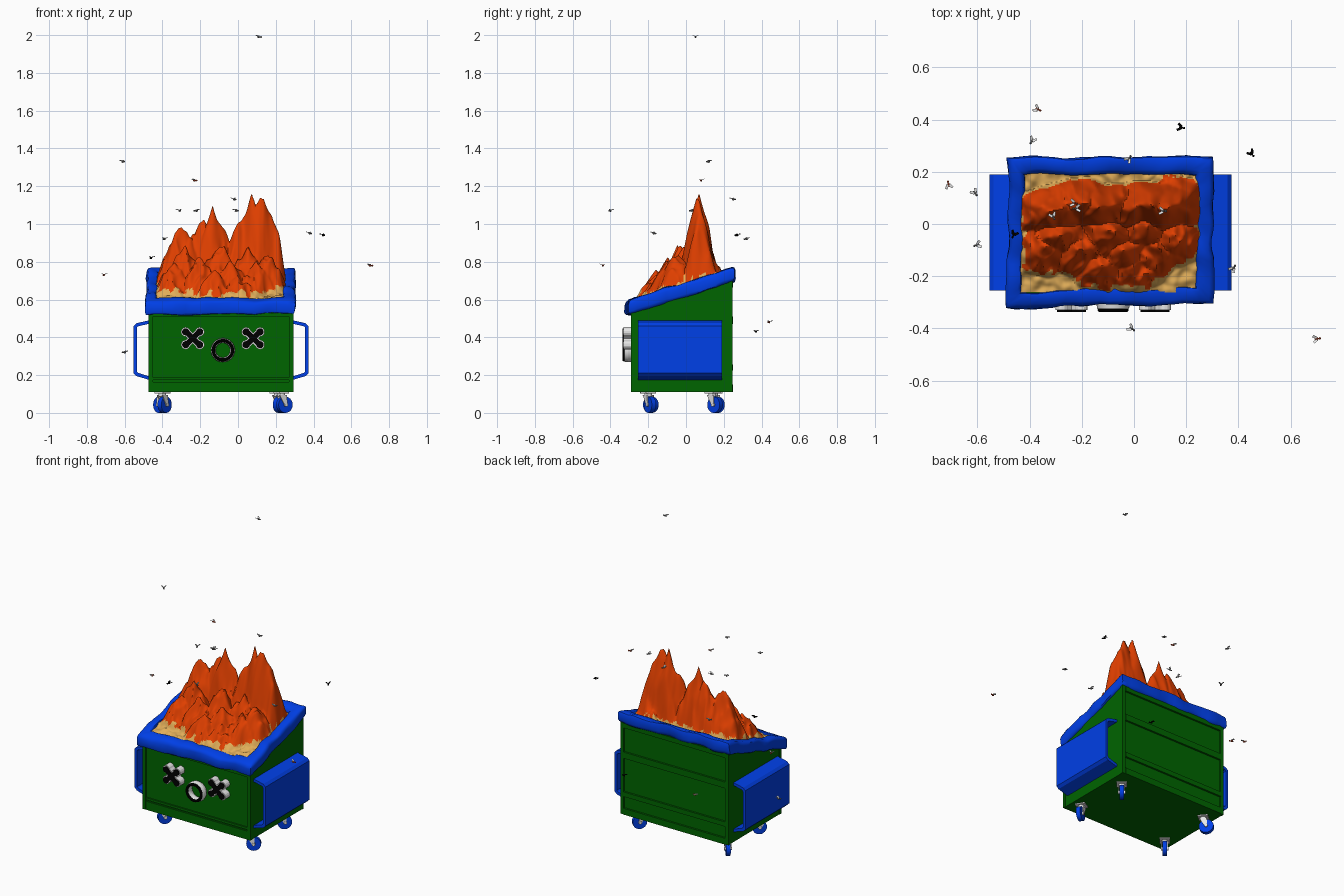
import bpy, bmesh, math, random
from mathutils import Vector, Matrix, noise

random.seed(4)
if "Cube" in bpy.data.objects:
    bpy.data.objects.remove(bpy.data.objects["Cube"])


def material(name, *rgb):
    m = bpy.data.materials.new(name)
    m.use_nodes = True
    m.diffuse_color = (*rgb, 1)
    m.node_tree.nodes["Principled BSDF"].inputs["Base Color"].default_value = (*rgb, 1)
    return m


GREEN = material("green metal", 0, .13, 0)
BLUE = material("blue plastic", 0, .05, .8)
ORANGE = material("flame orange", .75, .05, 0)
TAN = material("rubbish tan", .75, .42, .1)
WHITE = material("off white", .8, .8, .8)
BLACK = material("black", 0, 0, 0)
GREY = material("insect grey", .2, .2, .2)
RUST = material("insect rust", .5, .06, .02)

CX, W, FRONT, BACK, FLOOR = -.09, .38, -.282, .236, .11


def rim_z(y):
    return .56 + .31 * (y + .3)


def finish(name, bm, mats, smooth=None):
    bmesh.ops.recalc_face_normals(bm, faces=bm.faces)
    me = bpy.data.meshes.new(name)
    bm.to_mesh(me)
    bm.free()
    ob = bpy.data.objects.new(name, me)
    bpy.context.collection.objects.link(ob)
    for m in mats:
        me.materials.append(m)
    if smooth:
        bpy.ops.object.select_all(action='DESELECT')
        ob.select_set(True)
        bpy.context.view_layer.objects.active = ob
        bpy.ops.object.shade_smooth_by_angle(angle=math.radians(smooth))
    return ob


def add_box(bm, centre, size, turn=Matrix(), mat=0):
    m = Matrix.Translation(centre) @ turn @ Matrix.Diagonal((*size, 1))
    for v in bmesh.ops.create_cube(bm, size=1, matrix=m)["verts"]:
        for f in v.link_faces:
            f.material_index = mat


def add_prism(bm, outline, axis, start, end):
    """Extrude a closed 2D outline along x or y."""
    put = (lambda p, t: (t, *p)) if axis == "x" else (lambda p, t: (p[0], t, p[1]))
    a, b = ([bm.verts.new(put(p, t)) for p in outline] for t in (start, end))
    bm.faces.new(a)
    bm.faces.new(b)
    for i in range(len(a)):
        j = (i + 1) % len(a)
        bm.faces.new((a[i], a[j], b[j], b[i]))


def add_disc(bm, matrix, radius, depth, mat, sides=24):
    r = bmesh.ops.create_cone(bm, cap_ends=True, segments=sides, radius1=radius,
                              radius2=radius, depth=depth, matrix=matrix)
    for v in r["verts"]:
        for f in v.link_faces:
            f.material_index = mat


# Bin: sloping side walls, front and back walls, floor
bm = bmesh.new()
side = [(FRONT, FLOOR), (BACK, FLOOR), (BACK, rim_z(BACK)), (FRONT, rim_z(FRONT))]
for s in (-1, 1):
    add_prism(bm, side, "x", CX + s * W, CX + s * (W - .02))
for y, d in ((FRONT, .01), (BACK, -.01)):
    h = rim_z(y) - FLOOR
    add_box(bm, (CX, y + d, FLOOR + h / 2), (2 * W - .04, .02, h))
add_box(bm, (CX, (FRONT + BACK) / 2, FLOOR + .01), (2 * W - .04, BACK - FRONT - .04, .02))
finish("bin_body", bm, [GREEN])

# Raised corner posts, front bands and back ribs
bm = bmesh.new()
for s in (-1, 1):
    for y in (FRONT, BACK):
        h = rim_z(y) - FLOOR
        add_box(bm, (CX + s * (W - .009), y, FLOOR + h / 2), (.024, .02, h))
for z, h in ((.137, .054), (.18, .014), (.52, .02)):
    add_box(bm, (CX, FRONT, z), (2 * W - .04, .018, h))
for z, h in ((.13, .04), (.24, .03), (.49, .04), (.68, .03)):
    add_box(bm, (CX, BACK, z), (2 * W - .04, .024, h))
finish("bin_trim", bm, [GREEN])

# Wobbly rim: rounded section swept round a sloping rectangle
bm = bmesh.new()
N = 22
section = [(.033 * math.copysign(abs(math.cos(a)) ** .5, math.cos(a)),
            .038 * math.copysign(abs(math.sin(a)) ** .5, math.sin(a)))
           for a in (math.tau * (i + .5) / 12 for i in range(12))]
corners = [(-1, -1), (1, -1), (1, 1), (-1, 1)]
rings = []
for k in range(4 * N):
    a, b = corners[k // N], corners[(k // N + 1) % 4]
    t = (k % N) / N
    sx, sy = a[0] + (b[0] - a[0]) * t, a[1] + (b[1] - a[1]) * t
    pull = .014 * max(0, -sx) * max(0, -sy)
    ring = []
    for u, v in section:
        p = Vector((CX + sx * (.36 + u) - pull, -.026 + sy * (.25 + u) - pull, 0))
        p.z = rim_z(p.y) + v
        wob = noise.noise_vector(p * 9) * .012 + noise.noise_vector(p * 24) * .003
        ring.append(bm.verts.new(p + wob))
    rings.append(ring)
for r, q in zip(rings, rings[1:] + rings[:1]):
    for i in range(12):
        j = (i + 1) % 12
        bm.faces.new((r[i], r[j], q[j], q[i]))
finish("soft_rim", bm, [BLUE], 50)

# Hollow lifting sleeves on both sides
for s, name in ((-1, "right_lift_sleeve"), (1, "left_lift_sleeve")):
    bm = bmesh.new()
    outer = [(0, .49), (.068, .475), (.083, .46), (.083, .21), (.068, .195), (0, .175)]
    inner = [(0, .193), (.06, .213), (.066, .22), (.066, .45), (.06, .458), (0, .472)]
    add_prism(bm, [(CX + s * (W + x), z) for x, z in outer + inner], "y", -.255, .19)
    finish(name, bm, [BLUE])

# Fire and rubbish: one height field of cone peaks, coloured by height over the rubbish
back_peaks = [(.07, .07, 1.18), (.13, .065, 1.16), (-.13, .065, 1.1), (-.19, .08, 1.03),
              (-.3, .05, 1), (-.35, .03, .88), (.01, .06, .98), (.18, .09, .94), (-.24, .07, .97)]
front_peaks = [(-.1, -.03, .91), (.05, -.02, .89), (-.28, -.04, .89), (.16, -.05, .86), (-.34, -.09, .8),
               (-.2, -.1, .83), (-.04, -.1, .81), (.1, -.09, .81), (-.13, -.15, .76), (.0, -.16, .73)]


def rubbish(x, y):
    return .605 + .27 * (y + .25) + .014 * noise.noise(Vector((x * 30, y * 30, 2)))


def fire(x, y):
    base = rubbish(x, y)
    wx = x + .03 * noise.noise(Vector((x * 14, y * 14, 7)))
    wy = y + .02 * noise.noise(Vector((x * 14, y * 14, 9)))
    top = base
    for peaks, rx, ry in ((back_peaks, .17, .1), (front_peaks, .13, .11)):
        for px, py, pz in peaks:
            d = math.hypot((wx - px) / rx, (wy - py) / ry)
            if d < 1:
                top = max(top, base + (pz - base) * (1 - d) ** .85)
    edge = min(1, (.345 - abs(x - CX)) / .04)
    lift = (top - base) * max(0, edge) ** .6
    crease = abs(noise.noise(Vector((x * 22, y * 16, 1))))
    return base + lift - min(lift, .045) * crease, lift


bm = bmesh.new()
NX, NY = 110, 90
grid, lifts = [], {}
for i in range(NX + 1):
    row = []
    for j in range(NY + 1):
        x, y = -.435 + .69 * i / NX, -.262 + .465 * j / NY
        z, lift = fire(x, y)
        v = bm.verts.new((x, y, z))
        lifts[v] = lift
        row.append(v)
    grid.append(row)
for i in range(NX):
    for j in range(NY):
        f = bm.faces.new((grid[i][j], grid[i + 1][j], grid[i + 1][j + 1], grid[i][j + 1]))
        c = f.calc_center_median()
        limit = .03 + .045 * noise.noise(c * 28)
        f.material_index = 0 if sum(lifts[v] for v in f.verts) / 4 > max(.004, limit) else 1
# Skirt that carries the rubbish down inside the rim
border = [e for e in bm.edges if e.is_boundary]
skirt = bmesh.ops.extrude_edge_only(bm, edges=border)["geom"]
for g in skirt:
    if isinstance(g, bmesh.types.BMVert):
        g.co.z -= .08
    elif isinstance(g, bmesh.types.BMFace):
        g.material_index = 1
finish("fire_and_rubbish", bm, [ORANGE, TAN], 50)

# Crossed eyes: white bars with knobbly ends under black face plates
for ex, name in ((-.24, "right_eye"), (.08, "left_eye")):
    bm = bmesh.new()
    flat = Matrix.Rotation(math.pi / 2, 4, 'X')
    for y, depth, grow, mat in ((-.307, .046, .004, 0), (-.333, .008, -.002, 1)):
        for s in (-1, 1):
            turn = Matrix.Rotation(s * math.pi / 4, 4, 'Y')
            add_box(bm, (ex, y, .395), (.1, depth, .032 + 2 * grow), turn, mat)
            for e in (-1, 1):
                at = Matrix.Translation((ex + e * .037, y, .395 + e * s * .034))
                add_disc(bm, at @ flat, .021 + grow, depth, mat, 14)
    finish(name, bm, [WHITE, BLACK])

# Round mouth
for name, y, minor, deep, mat in (("mouth_ring", -.307, .013, 2, WHITE), ("mouth_face", -.329, .0085, 1, BLACK)):
    bpy.ops.mesh.primitive_torus_add(location=(-.08, y, .332), rotation=(math.pi / 2, 0, 0), major_radius=.051,
                                     minor_radius=minor, major_segments=32, minor_segments=10)
    ob = bpy.context.object
    ob.name, ob.scale.z = name, deep
    ob.data.materials.append(mat)
    bpy.ops.object.shade_smooth_by_angle()

# Swivelling casters
for name, x, y, yaw in (("front_right", -.4, -.2, -40), ("front_left", .23, -.2, -60),
                        ("back_right", -.4, .15, 40), ("back_left", .21, .14, -40)):
    bm = bmesh.new()
    add_box(bm, (0, 0, .107), (.06, .06, .008))
    add_disc(bm, Matrix.Translation((0, 0, .098)), .02, .02, 0)
    for s in (-1, 1):
        outline = [(-.022, .094), (.022, .094), (.026, .04), (.01, .04)]
        add_prism(bm, outline, "x", s * .015, s * .02)
    wheel = Matrix.Translation((0, .018, .043)) @ Matrix.Rotation(math.pi / 2, 4, 'Y')
    add_disc(bm, wheel, .043, .026, 1)
    add_disc(bm, wheel, .01, .044, 0)
    ob = finish(name + "_caster", bm, [WHITE, BLUE], 35)
    ob.location, ob.rotation_euler.z = (x, y, 0), math.radians(yaw)

# Flies: body, head and two raised wings
swarm = {GREY: [(.11, .05, 1.99), (-.61, .12, 1.33), (-.02, .25, 1.13), (-.01, -.4, 1.07), (-.31, .03, 1.07),
                (.38, -.17, .95), (-.39, .32, .92), (-.6, -.08, .32), (-.22, .06, 1.07)],
         RUST: [(-.23, .08, 1.23), (-.71, .15, .73), (.7, -.44, .78), (-.37, .44, .48)],
         BLACK: [(.45, .27, .94), (.18, .37, .43), (-.46, -.04, .82)]}
for skin, places in swarm.items():
    for place in places:
        bm = bmesh.new()
        for y, r, stretch in ((0, .006, 1.6), (-.012, .005, 1)):
            bmesh.ops.create_icosphere(bm, subdivisions=1, radius=r, matrix=Matrix.Translation(
                (0, y, 0)) @ Matrix.Diagonal((1, stretch, 1, 1)))
        for s in (-1, 1):
            tilt = Matrix.Rotation(-s * .35, 4, 'Y') @ Matrix.Rotation(-s * .6, 4, 'Z')
            add_box(bm, (s * .008, .006, .006), (.009, .018, .002), tilt, 1)
        ob = finish("fly", bm, [skin, BLACK if skin == BLACK else WHITE])
        ob.location, ob.rotation_euler.z = place, random.uniform(0, math.tau)
